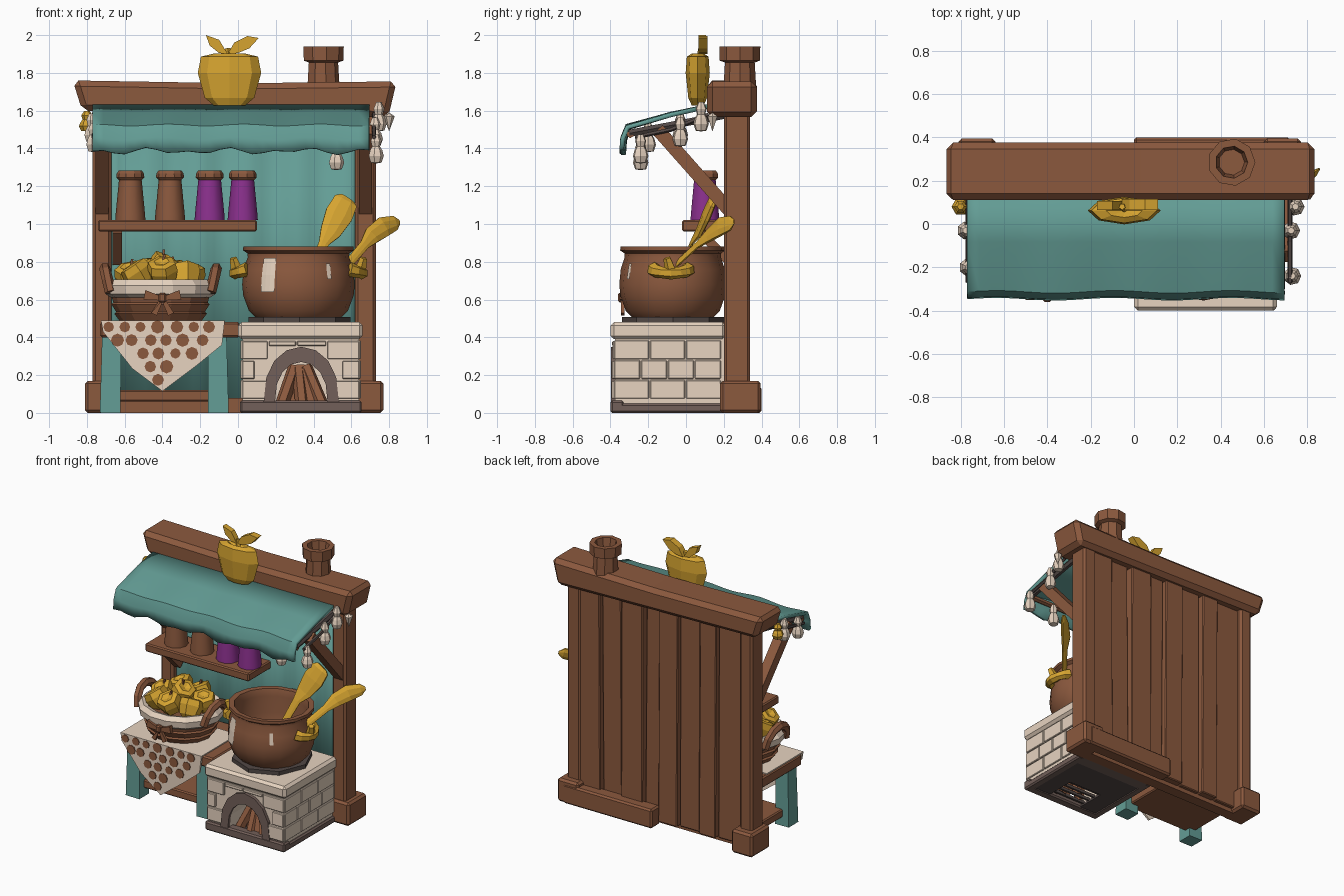
import bpy, bmesh, math, random
from mathutils import Vector

if "Cube" in bpy.data.objects:
    bpy.data.objects.remove(bpy.data.objects["Cube"])

random.seed(4)
sin, cos, pi = math.sin, math.cos, math.pi


def colour(name, r, g, b):
    m = bpy.data.materials.new(name)
    m.diffuse_color = (r, g, b, 1)
    m.use_nodes = True
    m.node_tree.nodes["Principled BSDF"].inputs["Base Color"].default_value = m.diffuse_color
    return m


BROWN = colour("brown wood", 0.26, 0.10, 0.048)
TEAL = colour("teal cloth", 0.125, 0.335, 0.30)
CREAM = colour("cream", 0.82, 0.67, 0.54)
GOLD = colour("gold", 0.67, 0.37, 0.03)
PURPLE = colour("purple", 0.26, 0.03, 0.27)
STONE = colour("grey stone", 0.17, 0.115, 0.10)
DARK = colour("dark grey", 0.085, 0.065, 0.06)


def mesh(name, verts, faces, mat, bevel=0, smooth=False):
    me = bpy.data.meshes.new(name)
    bm = bmesh.new()
    vs = [bm.verts.new(v) for v in verts]
    for f in faces:
        bm.faces.new([vs[i] for i in f])
    bmesh.ops.remove_doubles(bm, verts=bm.verts, dist=1e-5)
    bmesh.ops.recalc_face_normals(bm, faces=bm.faces)
    if bevel:
        bmesh.ops.bevel(bm, geom=bm.edges[:], offset=bevel, segments=1, affect='EDGES')
    bm.to_mesh(me)
    bm.free()
    me.materials.append(mat)
    ob = bpy.data.objects.new(name, me)
    bpy.context.collection.objects.link(ob)
    if smooth:
        bpy.ops.object.select_all(action='DESELECT')
        ob.select_set(True)
        bpy.context.view_layer.objects.active = ob
        bpy.ops.object.shade_smooth_by_angle(angle=math.radians(40))
    return ob


def prism(name, pts, y0, y1, mat, bevel=0):
    """Outline in x, z pushed along y."""
    n = len(pts)
    verts = [(x, y0, z) for x, z in pts] + [(x, y1, z) for x, z in pts]
    faces = [range(n), range(2 * n - 1, n - 1, -1)]
    faces += [(i, (i + 1) % n, n + (i + 1) % n, n + i) for i in range(n)]
    return mesh(name, verts, faces, mat, bevel)


def box(name, x0, x1, y0, y1, z0, z1, mat, bevel=0):
    return prism(name, [(x0, z0), (x1, z0), (x1, z1), (x0, z1)], y0, y1, mat, bevel)


def tube(name, pts, radii, n, mat, flat=1, ref=None, smooth=False):
    """Rings along a path, closed at both ends."""
    pts = [Vector(p) for p in pts]
    d = (pts[-1] - pts[0]).normalized()
    ref = Vector(ref) if ref else (Vector((1, 0, 0)) if abs(d.x) < 0.7 else Vector((0, 0, 1)))
    verts = []
    for i, p in enumerate(pts):
        t = (pts[min(i + 1, len(pts) - 1)] - pts[max(i - 1, 0)]).normalized()
        s = t.cross(ref).normalized()
        u = s.cross(t)
        r = radii[i] if isinstance(radii, (list, tuple)) else radii
        verts += [p + s * r * cos(2 * pi * (k + .5) / n) + u * r * flat * sin(2 * pi * (k + .5) / n) for k in range(n)]
    faces = [(i * n + k, i * n + (k + 1) % n, (i + 1) * n + (k + 1) % n, (i + 1) * n + k)
             for i in range(len(pts) - 1) for k in range(n)]
    faces += [range(n), range((len(pts) - 1) * n, len(pts) * n)]
    return mesh(name, verts, faces, mat, smooth=smooth)


def lathe(name, prof, c, n, mat, sy=1, a0=0, a1=360, smooth=False):
    """Turned shape: prof is (radius, z) offsets about centre c."""
    full = a1 - a0 == 360
    cols, m, verts, faces = (n if full else n + 1), len(prof), [], []
    for k in range(cols):
        a = math.radians(a0 + (a1 - a0) * k / n)
        verts += [(c[0] + r * cos(a), c[1] + sy * r * sin(a), c[2] + z) for r, z in prof]
    for k in range(n):
        p, q = k * m, ((k + 1) % cols) * m
        for j in range(m - 1):
            f = [p + j]
            if prof[j][0] > 0:
                f.append(q + j)
            if prof[j + 1][0] > 0:
                f.append(q + j + 1)
            faces.append(f + [p + j + 1])
    return mesh(name, verts, faces, mat, smooth=smooth)


def sheet(name, fn, nu, nv, mat, thick):
    verts = [fn(i / nu, j / nv) for j in range(nv + 1) for i in range(nu + 1)]
    w = nu + 1
    faces = [(j * w + i, j * w + i + 1, j * w + w + i + 1, j * w + w + i) for j in range(nv) for i in range(nu)]
    ob = mesh(name, verts, faces, mat, smooth=True)
    mod = ob.modifiers.new("thickness", 'SOLIDIFY')
    mod.thickness, mod.offset = thick, 0


# Frame: posts, feet, roof log, back boards, bottom rail
for x0, x1, f0, f1 in ((-.77, -.67, -.81, -.64), (.62, .73, .60, .77)):
    box("post", x0, x1, .2, .34, .05, 1.62, BROWN, .015)
    box("post_foot", f0, f1, .18, .395, 0, .17, BROWN, .015)
prism("roof_log", [(-.825, 1.60), (.795, 1.565), (.84, 1.755), (0, 1.745), (-.875, 1.76)], .11, .375, BROWN, .03)
edges = [-.68, -.47, -.33, -.16, .0, .12, .3, .46, .64]
for i in range(8):
    a, b = edges[i] + .004, edges[i + 1] - .004
    t = random.uniform(-.012, .012)
    prism("back_board", [(a, .03), (b, .03), (b + t, 1.6), (a + t, 1.6)], .27, .305 + .025 * (i % 2), BROWN, .006)
box("bottom_rail", 0, .72, .30, .4, 0, .14, BROWN, .012)
box("inner_sill", -.7, .65, .2, .28, 0, .08, BROWN)

# Hanging back cloth and awning
sheet("back_cloth", lambda u, v: (-.67 + 1.3 * u, .245 + .015 * sin(u * 31) + .006 * sin(u * 13), .06 + 1.52 * v), 36, 1, TEAL, .012)
AWN = [(.13, 1.625), (-.08, 1.58), (-.305, 1.515), (-.33, 1.45), (-.335, 1.385)]


def awning(u, v):
    y, z = AWN[round(v * 4)]
    return (-.77 + 1.465 * u, y + .006 * sin(u * 17) * (v > .3),
            z + .01 * sin(u * 23 + v * 3) * v + (.01 * sin(u * 41) if v == 1 else 0))


sheet("awning", awning, 26, 4, TEAL, .024)
for x in (-.72, .675):
    tube("awning_side_rod", [(x, .2, 1.575), (x, -.3, 1.48)], .022, 6, DARK)
    tube("awning_strut", [(x, .24, 1.06), (x, -.15, 1.5)], .05, 4, BROWN)
tube("awning_front_rod", [(-.74, -.295, 1.475), (.69, -.295, 1.475)], .02, 6, BROWN)

# Chimney
lathe("chimney", [(0, -.03), (.088, -.03), (.08, .105), (.108, .115), (.11, .19), (.075, .19), (.06, .1), (0, .1)],
      (.45, .285, 1.75), 9, BROWN)

# Apple sign with leaves
APPLE = [(0, -.8), (.5, -.84), (.78, -.6), (1, .2), (.9, .72), (.5, .82), (0, .6)]
lathe("sign_apple", [(r * .168, z * .165) for r, z in APPLE], (-.045, .062, 1.767), 8, GOLD, .38)
tube("sign_stem", [(-.04, .07, 1.84), (-.055, .08, 1.93)], [.022, .015], 5, GOLD)
prism("sign_leaf", [(-.055, 1.9), (-.1, 1.905), (-.15, 1.945), (-.17, 2.0), (-.10, 1.975)], .065, .105, GOLD)
prism("sign_leaf", [(-.055, 1.9), (0, 1.905), (.06, 1.93), (.11, 1.985), (.05, 1.995), (-.02, 1.96)], .065, .115, GOLD)

# Shelf with jars
box("shelf", -.74, .1, -.02, .24, .96, 1.02, BROWN, .008)
tube("shelf_bracket", [(-.64, .23, .8), (-.64, .06, .97)], .035, 4, BROWN)
for x, m in ((-.57, BROWN), (-.36, BROWN), (-.15, PURPLE), (.025, PURPLE)):
    lathe("jar", [(0, 0), (.08, 0), (.078, .03), (.06, .215), (0, .215)], (x, .1, 1.02), 10, m, smooth=True)
    lathe("jar_lid", [(0, 0), (.06, 0), (.074, .015), (.072, .035), (.062, .05), (.05, .045), (0, .045)], (x, .1, 1.232), 10, BROWN)

# Side table with legs and low board
box("table_top", -.73, .01, -.3, .22, .4, .48, BROWN, .01)
for x, s in ((-.67, -1), (-.11, 1)):
    tube("table_leg", [(x + .006 * s, -.2, 0), (x, -.2, .41)], [.078, .07], 4, TEAL)
box("low_board", -.68, -.1, -.2, .22, .06, .12, BROWN, .008)

# Spotted tablecloth
box("cloth_top", -.725, -.07, -.31, .1, .479, .488, CREAM)
prism("cloth_drape", [(-.725, .488), (-.715, .43), (-.56, .235), (-.40, .115), (-.22, .25), (-.085, .36), (-.07, .488)],
      -.325, -.31, CREAM)
for j in range(5):
    for i in range(8):
        x, z = -.69 + .09 * i + .045 * (j % 2) + random.uniform(-.01, .01), .455 - .07 * j
        lim = min(1, (z - .115) / .30)
        if -.40 - .32 * lim + .03 < x < -.40 + .32 * lim - .03:
            r = random.uniform(.026, .036)
            prism("cloth_spot", [(x + r * cos(k * pi / 4), z + r * sin(k * pi / 4)) for k in range(8)], -.33, -.324, BROWN)

# Fruit basket with lining, handles and bow
B = (-.41, -.07, .485)
lathe("basket", [(0, 0), (.215, 0), (.245, .04), (.235, .05), (.26, .09), (.25, .1), (.265, .15), (.24, .19), (0, .16)], B, 14, BROWN, .92)
lathe("basket_lining", [(.262, .125), (.292, .145), (.298, .19), (.27, .22), (.235, .21), (.23, .16)], B, 14, CREAM, .92)
for s in (-1, 1):
    tube("basket_handle", [(B[0] + s * (.265 + .03 * sin(k * pi / 6)), B[1] - .12 * cos(k * pi / 6), .64 + .125 * sin(k * pi / 6))
                           for k in range(7)], .03, 6, BROWN, ref=(1, 0, 0))
    prism("bow_loop", [(-.4, .615), (-.4 + s * .09, .65), (-.4 + s * .1, .60), (-.4, .595)], -.35, -.32, BROWN)
    prism("bow_tail", [(-.41, .61), (-.39, .61), (-.4 + s * .06, .53), (-.4 + s * .03, .515)], -.345, -.325, BROWN)
box("bow_knot", -.42, -.38, -.36, -.32, .585, .635, BROWN, .008)
for k in range(8):
    a = k * 2 * pi / 7 + .3
    x, y, z = (B[0] + .16 * cos(a), B[1] + .145 * sin(a), .72 + .012 * (k % 3)) if k < 7 else (B[0] + .01, B[1], .77)
    ob = lathe("apple", [(r * .084, h * .08) for r, h in APPLE], (0, 0, 0), 6, GOLD)
    ob.location = (x, y, z)
    ob.rotation_euler = (random.uniform(-.5, .5), random.uniform(-.5, .5), k)
    if k % 2:
        tube("apple_stem", [(x, y, z + .035), (x + .008, y, z + .095)], .009, 4, BROWN)


# Stone stove with arched firebox
def arch(hw, h, z0=.05):
    return [(.335 + hw * cos(pi * k / 8), z0 + h * sin(pi * k / 8) ** .8) for k in range(9)]


inner, outer = arch(.14, .22), arch(.2, .3)
prism("stove_front", [(.025, .02), (.025, .4), (.64, .4), (.64, .02), (.475, .02)] + inner + [(.195, .02)], -.375, -.12, CREAM)
box("stove_back", .025, .64, -.12, .2, .03, .4, CREAM)
box("stove_slab", .0, .66, -.4, .21, .39, .48, CREAM, .018)
for i in range(8):
    prism("arch_stone", [inner[i], outer[i], outer[i + 1], inner[i + 1]], -.398, -.34, STONE)
box("stove_base", .01, .655, -.4, -.33, 0, .065, STONE, .01)
for x in (.01, .595):
    box("stove_base", x, x + .06, -.36, .2, 0, .05, STONE, .01)
box("stove_base", .05, .62, .12, .2, 0, .05, STONE)
for x0, x1 in ((.06, .2), (.47, .6)):
    box("underside_plate", x0, x1, -.34, .13, .005, .022, DARK)
box("underside_plate", .19, .48, -.12, .13, .005, .03, DARK)
for k in range(4):
    box("fire_grate", .19, .48, -.31 + .055 * k, -.295 + .055 * k, .015, .035, DARK)
for r in range(3):
    z0, z1 = .075 + r * .105, .17 + r * .105
    cuts = [.02, .16, .31, .47, .645] if r % 2 == 0 else [.02, .09, .24, .4, .55, .645]
    for a, b in zip(cuts, cuts[1:]):
        if r == 2 or b < .17 or a > .46:
            z = z0 + .07 if r == 2 and a < .46 and b > .2 else z0
            box("front_brick", a + .003, b - .003, -.387 - random.uniform(0, .008), -.37, z, z1, CREAM, .004)
    for x0, x1 in ((.632, .65), (.012, .03)):
        n = 3 + r % 2
        for k in range(n):
            box("side_brick", x0, x1, -.38 + .57 * k / n, -.386 + .57 * (k + 1) / n, z0, z1 + .004, CREAM, .004)
for x, t in ((.23, .3), (.29, .34), (.39, .33), (.445, .36), (.34, .32)):
    tube("firewood", [(x, -.31 + random.uniform(-.03, .05), .04), (t, -.22, .24)], .036, 6, BROWN)
lathe("pot_stand", [(.17, 0), (.27, 0), (.27, .03), (.17, .03), (.17, 0)], (.325, -.07, .478), 8, DARK)

# Cooking pot with handles and drips
P = (.32, -.07, .5)
lathe("pot", [(0, .005), (.225, .005), (.262, .04), (.292, .12), (.298, .18), (.29, .26), (.268, .325), (.27, .345), (.293, .36),
              (.292, .38), (.255, .378), (.24, .33), (.26, .2), (.22, .09), (0, .07)], P, 16, BROWN, .95, smooth=True)
for a0, a1, z0, z1 in ((-131, -115, .14, .32), (-59, -54, .21, .29)):
    zs = [z0, (z0 + z1) / 2, z1]
    lathe("pot_drip", [(.304 - max(0, z - .18) * .18, z) for z in zs], P, 3, CREAM, .95, a0, a1)
for s, y in ((-1, -.07), (1, -.08)):
    tube("pot_handle", [(P[0] + s * (.27 + .065 * sin(k * pi / 6)), y - .09 * cos(k * pi / 6), .76 - .02 * sin(k * pi / 6))
                        for k in range(7)], [.04, .034, .03, .034, .03, .034, .04], 6, GOLD, ref=(0, 0, 1))
    tube("handle_tip", [(P[0] + s * .325, y, .75), (P[0] + s * .345, y - .02, .82)], [.034, .02], 5, GOLD)

# Spoons
tube("wide_spoon", [(.37, -.06, .68), (.455, .03, .9), (.49, .07, .96), (.535, .11, 1.05), (.57, .14, 1.12), (.58, .15, 1.135)],
     [.022, .03, .06, .08, .07, .045], 8, GOLD, .3, ref=(0, 1, 0))
tube("long_spoon", [(.56, -.08, .76), (.67, .06, .89), (.71, .12, .94), (.77, .18, .985), (.83, .235, 1.005), (.855, .255, 1.012)],
     [.024, .028, .05, .058, .042, .012], 8, GOLD, .35, ref=(0, 1, 0))

# Garlic strings under the awning ends
for x in (.72, -.765):
    tube("garlic_rope", [(x, .12, 1.58), (x, -.08, 1.5), (x, -.27, 1.46)], .012, 5, DARK)
BULB = [(0, 0), (.03, .005), (.042, .04), (.034, .07), (.022, .09), (.03, .12), (.015, .155), (0, .155)]
for x, y, z in ((.73, -.24, 1.32), (.52, -.24, 1.285), (.725, -.03, 1.41), (.745, .08, 1.49), (-.765, -.2, 1.38), (-.775, -.03, 1.43)):
    lathe("garlic_bulb", BULB, (x, y, z), 7, CREAM)
lathe("gold_bulb", [(r, z * .7) for r, z in BULB], (-.8, .08, 1.49), 6, GOLD)
lathe("garlic_tip", [(0, 0), (.03, .08), (0, .1)], (.8, .14, 1.49), 6, CREAM)
